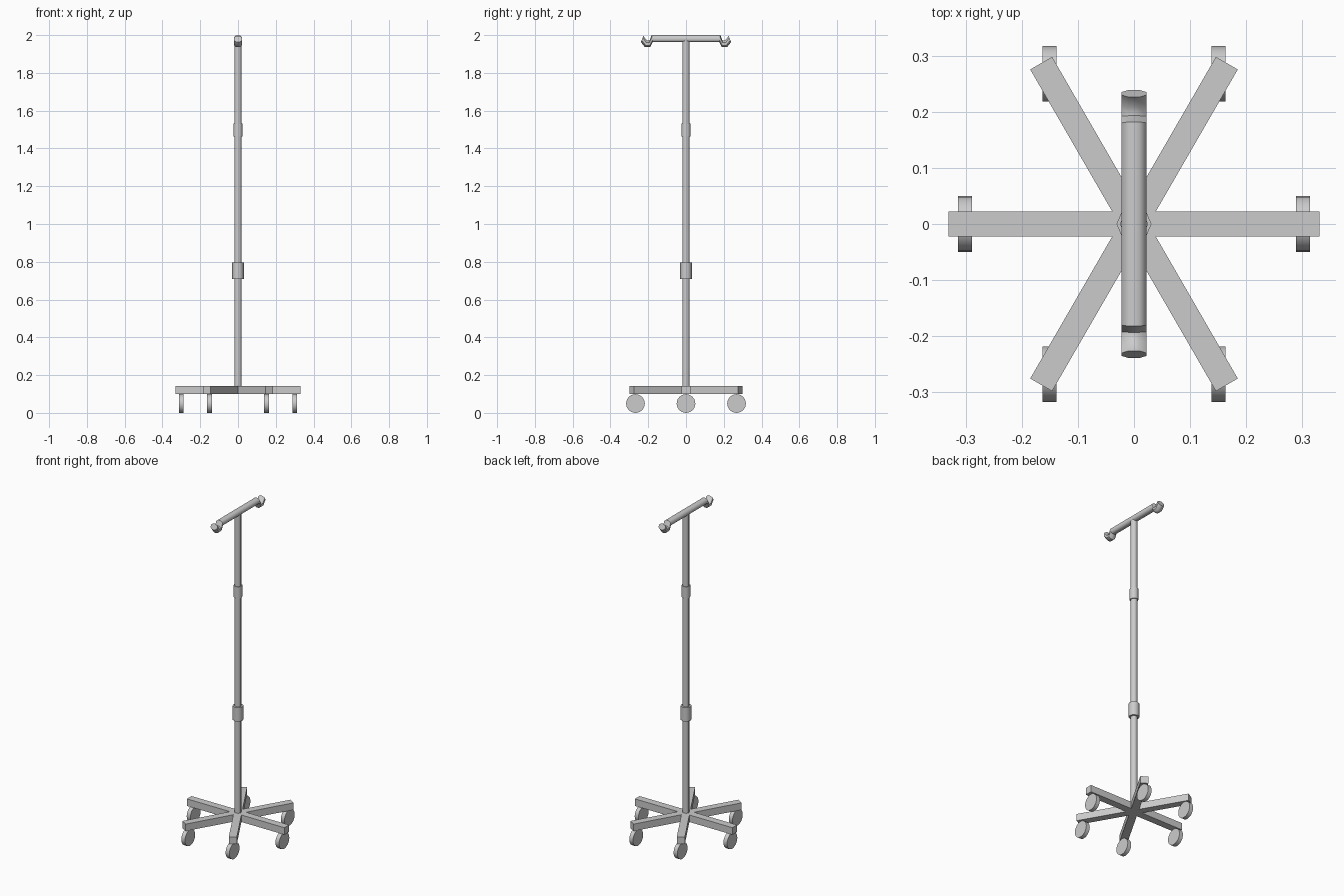
import bpy, bmesh
from math import sin, cos, pi, radians
from mathutils import Vector

if "Cube" in bpy.data.objects:
    bpy.data.objects.remove(bpy.data.objects["Cube"])


def make_object(name, bm, smooth=None):
    bmesh.ops.recalc_face_normals(bm, faces=bm.faces[:])
    mesh = bpy.data.meshes.new(name)
    bm.to_mesh(mesh)
    bm.free()
    ob = bpy.data.objects.new(name, mesh)
    bpy.context.collection.objects.link(ob)
    if smooth:
        bpy.ops.object.select_all(action='DESELECT')
        ob.select_set(True)
        bpy.context.view_layer.objects.active = ob
        bpy.ops.object.shade_smooth_by_angle(angle=radians(smooth))
    return ob


def loft(name, rings, smooth=None):
    """Skin a row of equal-sized point rings and cap both ends."""
    bm = bmesh.new()
    loops = [[bm.verts.new(p) for p in ring] for ring in rings]
    n = len(loops[0])
    for a, b in zip(loops, loops[1:]):
        for i in range(n):
            j = (i + 1) % n
            bm.faces.new((a[i], a[j], b[j], b[i]))
    bm.faces.new(loops[0])
    bm.faces.new(loops[-1])
    return make_object(name, bm, smooth)


def upright(name, radius, z0, z1, sides=8):
    ring = lambda z: [(radius * cos(2 * pi * i / sides), radius * sin(2 * pi * i / sides), z)
                      for i in range(sides)]
    return loft(name, [ring(z0), ring(z1)], 50)


# Six-armed star base
half, reach = 0.0225, 0.331
outline = []
for k in range(6):
    a = k * pi / 3
    d, s = Vector((cos(a), sin(a))), Vector((-sin(a), cos(a)))
    outline += [d * reach - s * half, d * reach + s * half,
                Vector((cos(a + pi / 6), sin(a + pi / 6))) * (2 * half)]
loft("star_base", [[(p.x, p.y, z) for p in outline] for z in (0.099, 0.142)])

# Caster wheels, all rolling along y
R, T, SIDES = 0.0495, 0.0125, 24
for k in range(6):
    cx, cy = 0.301 * cos(k * pi / 3), 0.309 * sin(k * pi / 3)
    loft(f"caster_wheel_{k + 1}",
         [[(cx + dx, cy + R * cos(2 * pi * i / SIDES), R + R * sin(2 * pi * i / SIDES))
           for i in range(SIDES)] for dx in (-T, T)], 40)

# Pole and its two clamp collars
upright("pole", 0.0195, 0.13, 1.975)
upright("lower_collar", 0.031, 0.71, 0.795)
upright("upper_collar", 0.025, 1.462, 1.533)

# Crossbar with notched hook ends: (y, z) of tube top and bottom per station
stations = [((0.182, 2.000), (0.176, 1.963)),
            ((0.193, 1.971), (0.190, 1.936)),
            ((0.207, 1.971), (0.217, 1.936)),
            ((0.226, 1.996), (0.239, 1.963))]


def bar_ring(top, bottom, side):
    ring = []
    for i in range(8):
        a = pi / 8 + i * pi / 4
        c, s = cos(a) / cos(pi / 8), sin(a) / cos(pi / 8)
        t = (1 + s) / 2
        ring.append((0.022 * c, side * (bottom[0] + (top[0] - bottom[0]) * t),
                     bottom[1] + (top[1] - bottom[1]) * t))
    return ring


rings = [bar_ring(t, b, -1) for t, b in reversed(stations)]
rings += [bar_ring(t, b, 1) for t, b in stations]
loft("hook_crossbar", rings, 50)
